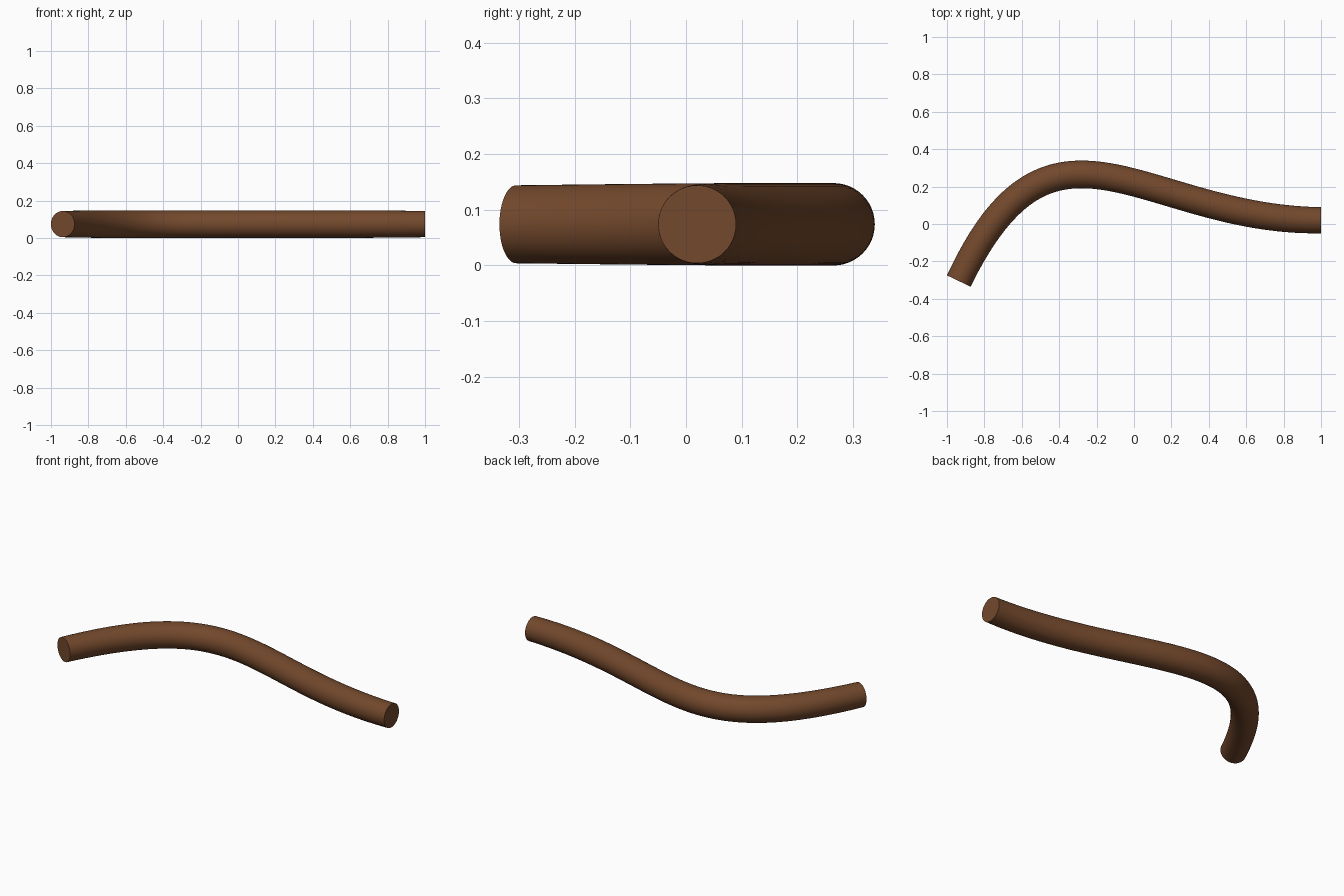
import bpy, bmesh, math
from mathutils import Vector
from mathutils.geometry import interpolate_bezier

if "Cube" in bpy.data.objects:
    bpy.data.objects.remove(bpy.data.objects["Cube"])

SIDES, STEPS = 48, 64
END_R, MID_R, Z = 0.07, 0.074, 0.074

# centre line: one bezier segment lying flat
path = interpolate_bezier(Vector((-0.937, -0.305, Z)), Vector((-0.435, 0.748, Z)),
                          Vector((0.042, 0.02, Z)), Vector((1.0, 0.02, Z)), STEPS + 1)

# sweep a circle along the path, very slightly slimmer towards both ends
bm = bmesh.new()
rings = []
for i, p in enumerate(path):
    if i == 0:
        tangent = Vector((0.43, 0.9, 0)).normalized()
    elif i == STEPS:
        tangent = Vector((1, 0, 0))
    else:
        tangent = (path[i + 1] - path[i - 1]).normalized()
    side = Vector((-tangent.y, tangent.x, 0))
    t = i / STEPS
    ease = min(1, min(t, 1 - t) / 0.2)
    r = END_R + (MID_R - END_R) * (1 - (1 - ease) ** 2)
    ring = []
    for k in range(SIDES):
        a = 2 * math.pi * k / SIDES
        ring.append(bm.verts.new(p + side * r * math.cos(a) + Vector((0, 0, r * math.sin(a)))))
    rings.append(ring)
for a, b in zip(rings, rings[1:]):
    for k in range(SIDES):
        n = (k + 1) % SIDES
        bm.faces.new((a[k], a[n], b[n], b[k]))

# flat end caps
bm.faces.new(rings[0])
bm.faces.new(rings[-1])
bmesh.ops.recalc_face_normals(bm, faces=bm.faces)
mesh = bpy.data.meshes.new("curved_rod")
bm.to_mesh(mesh)
bm.free()

rod = bpy.data.objects.new("curved_rod", mesh)
bpy.context.collection.objects.link(rod)
mat = bpy.data.materials.new("brown")
mat.diffuse_color = (0.17, 0.065, 0.025, 1)
mat.use_nodes = True
mat.node_tree.nodes["Principled BSDF"].inputs["Base Color"].default_value = mat.diffuse_color
mesh.materials.append(mat)
bpy.context.view_layer.objects.active = rod
rod.select_set(True)
bpy.ops.object.shade_smooth_by_angle(angle=math.radians(40))
